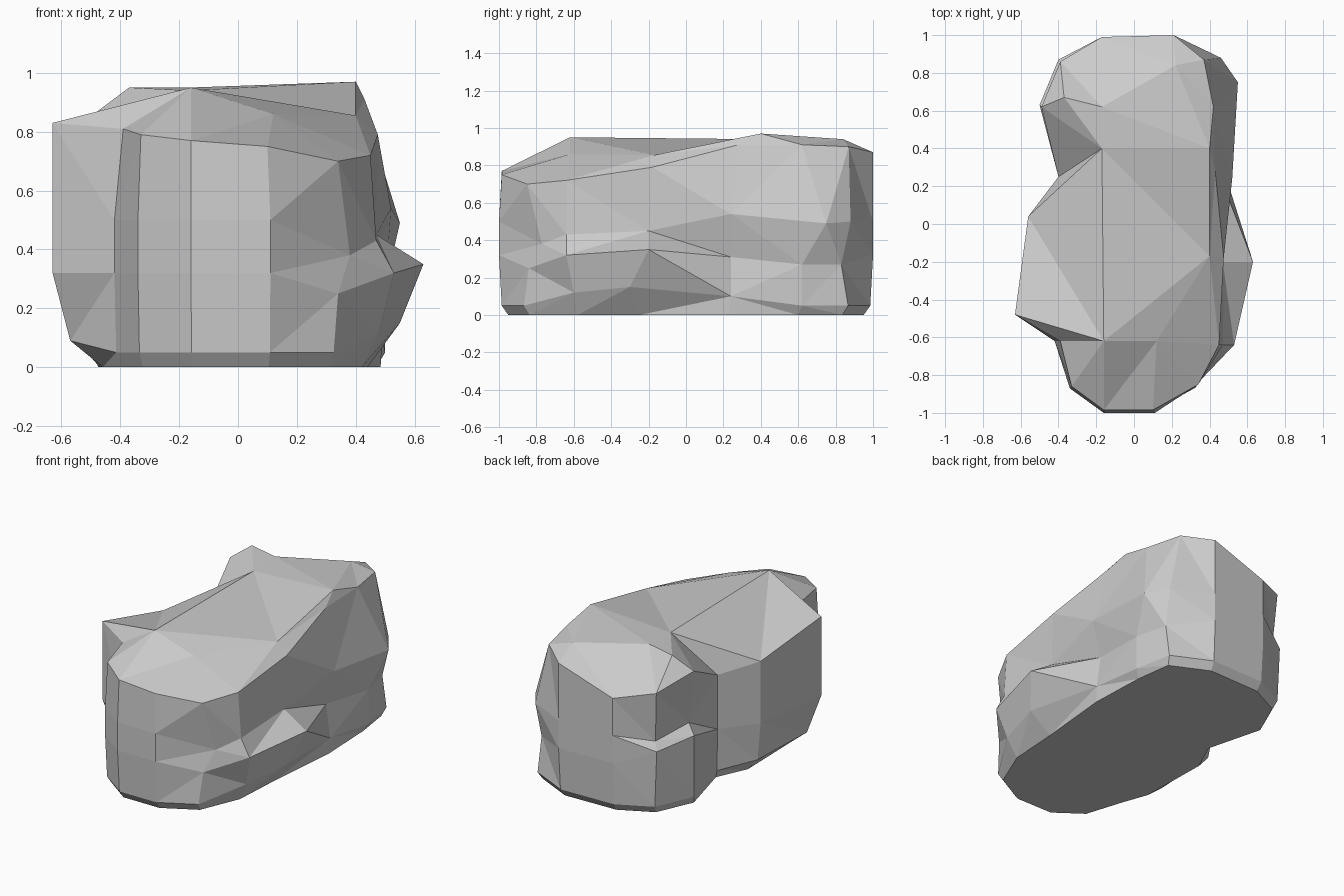
import bpy
import bmesh

# Plan outline, anticlockwise from the front; bean shape with a notch on the left
outline = [(.11, -1), (.33, -.88), (.53, -.64), (.63, -.2), (.51, .24), (.53, .64),
           (.46, .88), (.21, 1), (-.17, .99), (-.39, .88), (-.5, .63), (-.4, .25),
           (-.56, .04), (-.63, -.48), (-.42, -.62), (-.34, -.87), (-.16, -1)]


def layer(z, scale=1.0, moves={}):
    """One ring of the rock: the outline at a height, with some points moved."""
    ring = [(x * scale, y * scale, z) for x, y in outline]
    for i, p in moves.items():
        ring[i] = p
    return ring


# Foot, chipped lower lip, bulge, ledge and upper rim
foot = layer(0, .95, {2: (.42, -.58, 0), 3: (.44, -.25, 0), 5: (.47, .6, 0),
                      13: (-.46, -.42, 0), 12: (-.47, .04, 0)})
lip = layer(.05, .985, {2: (.48, -.6, .12), 3: (.55, -.3, .15), 4: (.49, .24, .1),
                        5: (.5, .62, .05), 12: (-.54, .04, .08), 13: (-.57, -.42, .09)})
bulge = layer(.32, 1, {1: (.34, -.84, .25), 3: (.63, -.2, .35), 4: (.46, .24, .31),
                       5: (.5, .62, .27), 6: (.45, .83, .27), 9: (-.4, .87, .41),
                       10: (-.5, .63, .45)})
ledge = layer(.5, 1, {1: (.38, -.77, .38), 2: (.47, -.64, .43), 3: (.47, -.2, .45),
                      4: (.52, .24, .54), 5: (.55, .75, .49), 9: (-.37, .84, .46),
                      10: (-.42, .57, .49), 11: (-.4, .25, .45)})
rim = layer(.87, 1, {0: (.1, -.985, .75), 1: (.34, -.85, .7), 2: (.45, -.64, .72),
                     3: (.475, -.18, .79), 4: (.43, .28, .91), 5: (.42, .62, .91),
                     6: (.37, .87, .9), 8: (-.17, .99, .74), 9: (-.39, .86, .78),
                     10: (-.49, .62, .86), 11: (-.4, .25, .67), 12: (-.56, .04, .72),
                     13: (-.63, -.48, .83), 14: (-.39, -.62, .81),
                     15: (-.33, -.86, .79), 16: (-.16, -.985, .77)})

# Crown points, each shared by several outline points
crown_points = [(.12, -.62, .86), (.4, -.17, .855), (.4, .4, .97), (.22, .84, .94),
                (-.17, .62, .95), (-.37, .67, .95), (-.17, .4, .94), (-.16, -.62, .95)]
crown = [crown_points[int(c)] for c in "00012233455667777"]

# Skin the rings together
bm = bmesh.new()
rings = [[bm.verts.new(p) for p in r] for r in (foot, lip, bulge, ledge, rim, crown)]
n = len(outline)
for low, high in zip(rings, rings[1:]):
    for i in range(n):
        j = (i + 1) % n
        bm.faces.new((low[i], low[j], high[j], high[i]))
bm.faces.new(rings[0][::-1])
bm.faces.new(rings[-1])
bmesh.ops.remove_doubles(bm, verts=bm.verts, dist=.0005)
bmesh.ops.triangulate(bm, faces=bm.faces)
bmesh.ops.recalc_face_normals(bm, faces=bm.faces)

mesh = bpy.data.meshes.new("boulder")
bm.to_mesh(mesh)
bm.free()
boulder = bpy.data.objects.new("boulder", mesh)
bpy.context.collection.objects.link(boulder)
